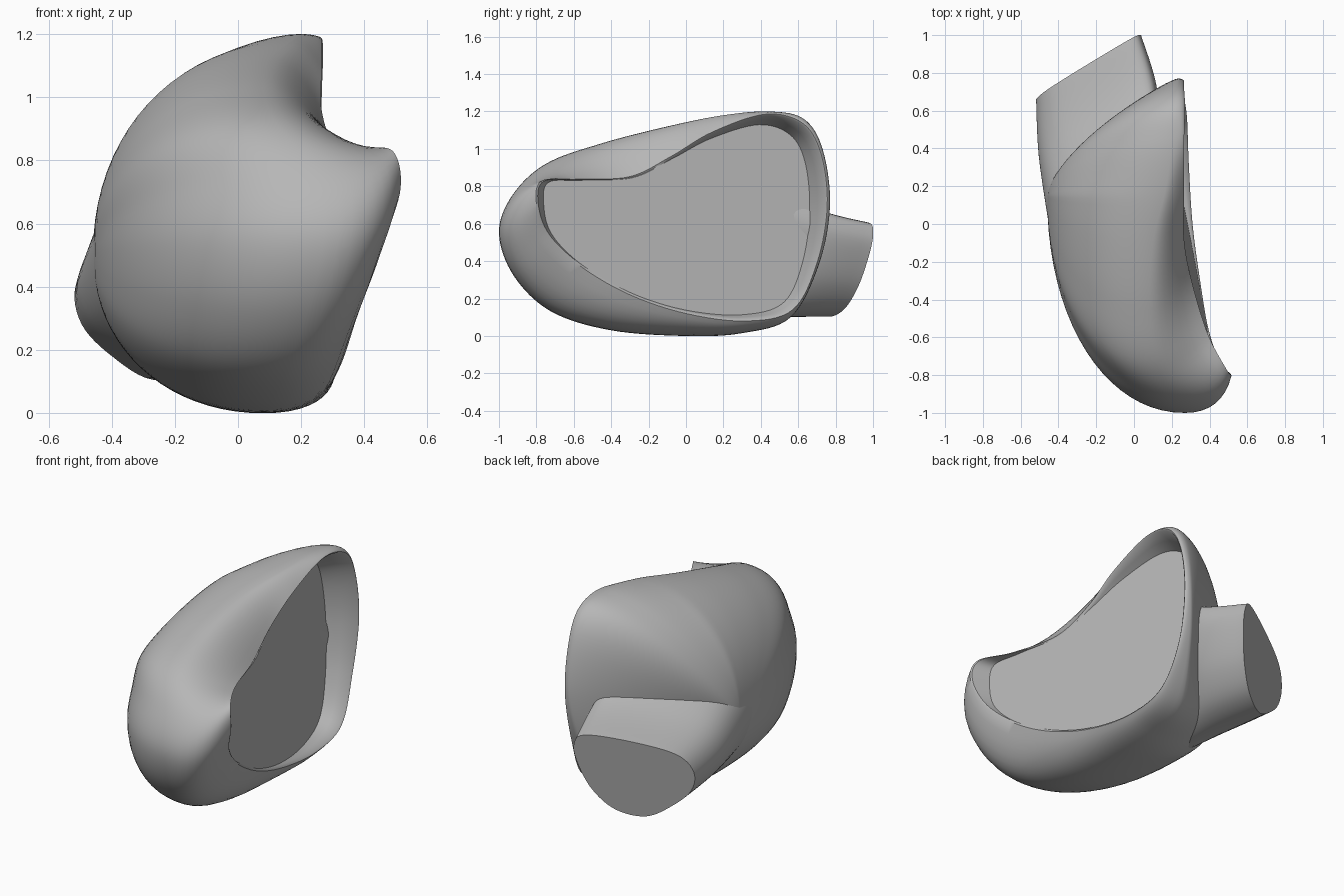
import bpy, bmesh, math
from mathutils import Vector

cube = bpy.data.objects.get("Cube")
if cube:
    bpy.data.objects.remove(cube, do_unlink=True)


def make_material(name, value):
    mat = bpy.data.materials.new(name)
    mat.use_nodes = True
    colour = (value, value, value, 1)
    mat.diffuse_color = colour
    mat.node_tree.nodes["Principled BSDF"].inputs["Base Color"].default_value = colour
    return mat


GREY = make_material("plain grey", 0.47)


def catmull(a, b, c, d, t):
    """Smooth interpolation between b and c."""
    return (b * 2 + (c - a) * t + (a * 2 - b * 5 + c * 4 - d) * t ** 2
            + (b * 3 - a - c * 3 + d) * t ** 3) / 2


def closed_curve(points, steps):
    """Resample a closed control polygon as a smooth loop."""
    n = len(points)
    return [catmull(points[i - 1], points[i], points[(i + 1) % n],
                    points[(i + 2) % n], s / steps)
            for i in range(n) for s in range(steps)]


def loft(name, rings, end_tip, angle=40):
    """Skin a list of closed rings and close the last one to a tip."""
    bm = bmesh.new()
    loops = [[bm.verts.new(p) for p in ring] for ring in rings]
    tip = bm.verts.new(end_tip)
    n = len(loops[0])
    for i in range(n):
        j = (i + 1) % n
        for lower, upper in zip(loops, loops[1:]):
            bm.faces.new((lower[i], lower[j], upper[j], upper[i]))
        bm.faces.new((loops[-1][i], loops[-1][j], tip))
    bmesh.ops.recalc_face_normals(bm, faces=bm.faces)
    mesh = bpy.data.meshes.new(name)
    bm.to_mesh(mesh)
    bm.free()
    mesh.materials.append(GREY)
    obj = bpy.data.objects.new(name, mesh)
    bpy.context.collection.objects.link(obj)
    bpy.ops.object.select_all(action="DESELECT")
    obj.select_set(True)
    bpy.context.view_layer.objects.active = obj
    bpy.ops.object.shade_smooth_by_angle(angle=math.radians(angle))


# Housing guides: widest outline (x, y, z), then matching lip point (x, y, z)
GUIDES = [
    (.27, -1, .55, .515, -.8, .71),
    (.25, -.93, .75, .49, -.77, .83),
    (.12, -.75, .92, .39, -.58, .838),
    (.08, -.45, 1.03, .305, -.3, .852),
    (.1, -.1, 1.12, .265, -.08, .96),
    (.17, .2, 1.18, .265, .14, 1.09),
    (.2, .45, 1.2, .265, .42, 1.185),
    (.22, .63, 1.16, .27, .62, 1.14),
    (.23, .73, 1, .265, .72, .98),
    (.23, .77, .7, .265, .755, .7),
    (.19, .71, .38, .26, .7, .39),
    (.14, .56, .1, .28, .57, .14),
    (.1, .3, .015, .29, .32, .08),
    (.08, 0, 0, .31, 0, .12),
    (.1, -.4, .03, .35, -.3, .22),
    (.15, -.72, .13, .395, -.56, .37),
    (.22, -.92, .32, .46, -.74, .54),
]
STEPS = 8
outline = closed_curve([Vector(g[:3]) for g in GUIDES], STEPS)
lip = closed_curve([Vector(g[3:]) for g in GUIDES], STEPS)
# The upper front edge is slightly hollowed, everything else is full and round
fullness = closed_curve([Vector((.5 if 2 <= i <= 5 else .8, 0, 0))
                         for i in range(len(GUIDES))], STEPS)


def plate_x(y, z):
    return .262 - .21 * y - .06 * (z - .5)


def inset(point, amount, x):
    """Move a lip point towards the middle of the opening."""
    inward = Vector((0, .1 - point.y, .6 - point.z)).normalized() * amount
    return Vector((x, point.y + inward.y, point.z + inward.z))


def shoulder(s, r, k, t):
    """Curve from the widest outline forward to the lip."""
    q = Vector((s.x + (r.x - s.x) * k, s.y, s.z))
    return s * (1 - t) ** 2 + q * 2 * t * (1 - t) + r * t * t


def dome(s, pole, a):
    """Rounded arc from the widest outline to the rear pole, flatter at the back."""
    side = Vector((s.y - pole.y, s.z - pole.z)).normalized()
    power = 2 / (2.08 - .9 * max(0, side.x))
    c, f = math.cos(a) ** power, math.sin(a) ** power
    return Vector((s.x + (pole.x - s.x) * f,
                   pole.y + (s.y - pole.y) * c, pole.z + (s.z - pole.z) * c))


# Recess wall from the plate edge up to the rounded lip
plate_edge = []
for r in lip:
    depth = max(r.x - plate_x(r.y, r.z), .01)
    p = inset(r, .01 + (.3 + .25 * max(0, r.y)) * depth, 0)
    p.x = plate_x(p.y, p.z)
    plate_edge.append(p)
lip_inner = [inset(r, .01, r.x - .006) for r in lip]
recess = [[e.lerp(i, t) for e, i in zip(plate_edge, lip_inner)] for t in (0, .5, 1)]

# Housing shell
pole = Vector((-.46, .15, .5))
front = [[shoulder(s, r, k.x, 1 - t / 8) for s, r, k in zip(outline, lip, fullness)]
         for t in range(8)]
back = [[dome(s, pole, math.pi / 2 * t / 20) for s in outline] for t in range(20)]
loft("housing", recess + front + back, pole)

# Flat plate set into the opening
plate_middle = Vector((plate_x(.1, .6), .1, .6))
loft("face_plate", [plate_edge, [p.lerp(plate_middle, .5) for p in plate_edge]],
     plate_middle)

# Mounting stem: slanted end with a flat top and round bottom, widening into the housing
END_OUTLINE = [(-.02, .605), (-.23, .575), (-.44, .505), (-.515, .4), (-.495, .28),
               (-.4, .18), (-.27, .105), (-.13, .14), (-.03, .26), (.025, .42), (.035, .54)]
end_centre = Vector((-.24, .815, .36))
end = closed_curve([Vector((x, .895 + .57 * x + .158 * z, z)) for x, z in END_OUTLINE], 6)


def stem_ring(centre, width, height):
    """Copy of the end outline, moved and scaled."""
    return [Vector(centre) + Vector(((p.x - end_centre.x) * width, p.y - end_centre.y,
                                     (p.z - end_centre.z) * height)) for p in end]


root = stem_ring((-.16, .16, .5), 1.05, 1.62)
middle = stem_ring((-.19, .52, .4), 1.13, 1.17)
stem = [[catmull(a, a, b, c, t / 8) for a, b, c in zip(root, middle, end)] for t in range(8)]
stem += [[catmull(a, b, c, c, t / 8) for a, b, c in zip(root, middle, end)] for t in range(9)]
loft("mounting_stem", stem, end_centre)
